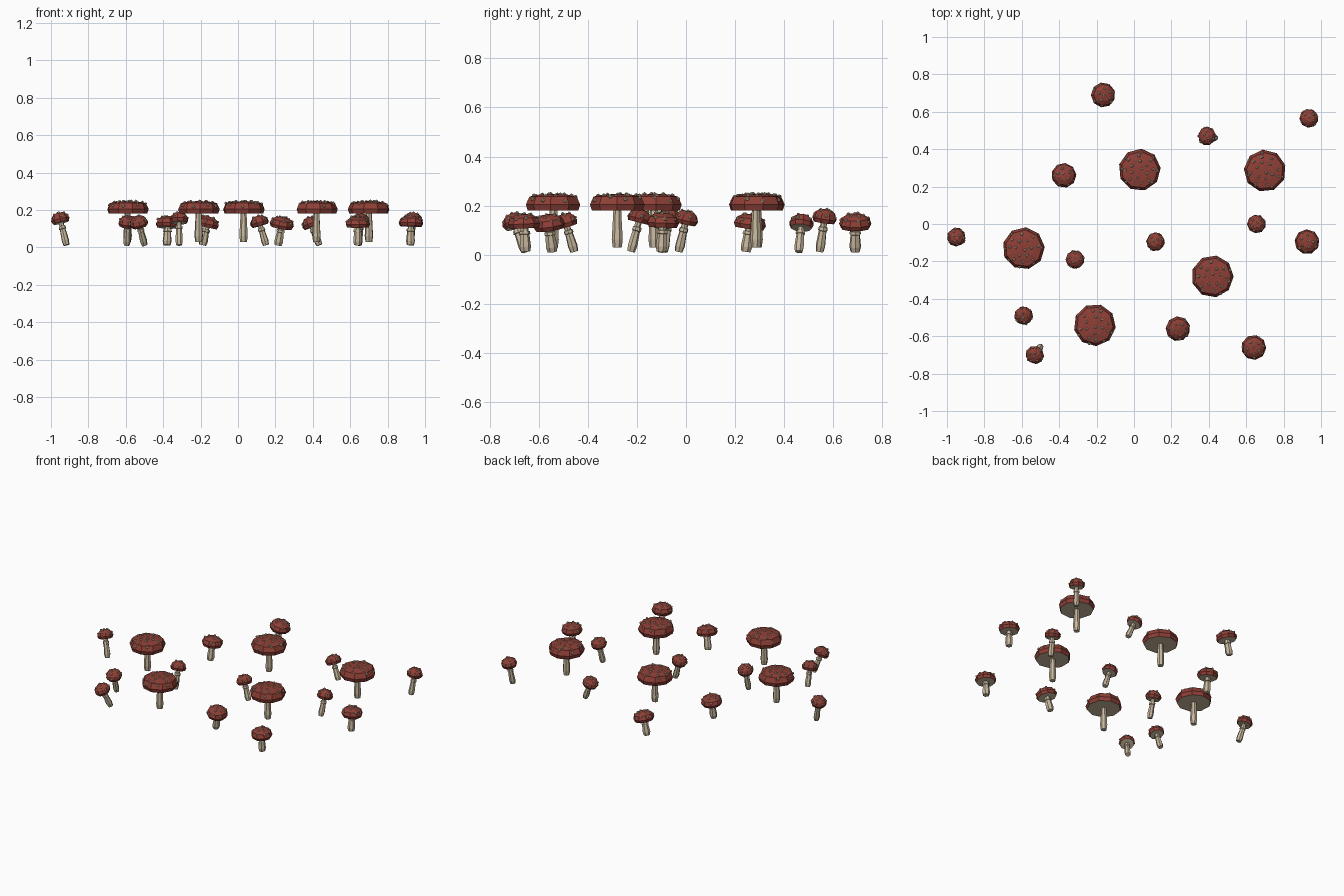
import bpy, bmesh, math, random
from mathutils import Vector, Matrix

random.seed(4)
cube = bpy.data.objects.get("Cube")
if cube:
    bpy.data.objects.remove(cube, do_unlink=True)


def material(name, rgb):
    m = bpy.data.materials.new(name)
    m.use_nodes = True
    m.diffuse_color = (*rgb, 1)
    m.node_tree.nodes["Principled BSDF"].inputs["Base Color"].default_value = (*rgb, 1)
    return m


RED = material("cap red", (0.27, 0.05, 0.037))
CREAM = material("stem cream", (0.58, 0.48, 0.34))


def finish(bm, name, place, mats):
    mesh = bpy.data.meshes.new(name)
    bm.to_mesh(mesh)
    bm.free()
    for m in mats:
        mesh.materials.append(m)
    obj = bpy.data.objects.new(name, mesh)
    bpy.context.collection.objects.link(obj)
    obj.matrix_world = place


def lathe(profile, sides, turn):
    """Spin a (radius, height) profile into a closed faceted solid."""
    bm = bmesh.new()
    rings = []
    for r, z in profile:
        rings.append([bm.verts.new((r * math.cos(turn + math.tau * i / sides),
                                    r * math.sin(turn + math.tau * i / sides), z))
                      for i in range(sides)])
    for low, high in zip(rings, rings[1:]):
        for i in range(sides):
            j = (i + 1) % sides
            bm.faces.new((low[i], low[j], high[j], high[i]))
    bm.faces.new(rings[0][::-1])
    bm.faces.new(rings[-1])
    bmesh.ops.recalc_face_normals(bm, faces=bm.faces)
    return bm


def height_at(profile, r):
    """Height of the cap's upper surface at a radius."""
    for (r0, z0), (r1, z1) in zip(profile[1:], profile[2:]):
        if r1 <= r <= r0:
            return z0 + (z1 - z0) * (r0 - r) / (r0 - r1)
    return profile[-1][1]


# Cap outline as (share of radius, height), stem radius, spot size, spot rings
KINDS = {
    "large": dict(radius=0.113, stem=0.022, spot=0.009, collar=0,
                  cap=[(.93, -.024), (1, 0), (.87, .033), (.5, .041), (.1, .043)],
                  spots=[(.12, 1), (.42, 6), (.72, 8), (.92, 8)]),
    "medium": dict(radius=0.067, stem=0.023, spot=0.008, collar=1,
                   cap=[(.88, -.018), (1, 0), (.85, .024), (.5, .038), (.1, .041)],
                   spots=[(.1, 1), (.52, 5), (.9, 7)]),
    "small": dict(radius=0.051, stem=0.019, spot=0.0075, collar=1,
                  cap=[(.86, -.017), (1, 0), (.82, .022), (.5, .035), (.1, .038)],
                  spots=[(.1, 1), (.55, 4), (.92, 6)]),
}


def mushroom(kind, number, cap_at, foot_at):
    k = KINDS[kind]
    foot, top = Vector(foot_at), Vector(cap_at)
    axis = top - foot
    h = axis.length
    place = Matrix.Translation(foot) @ Vector((0, 0, 1)).rotation_difference(axis).to_matrix().to_4x4()
    label = f"{kind}_mushroom_{number}"
    turn = random.uniform(0, math.tau)

    # Stem, with a collar on the smaller kinds
    s = k["stem"]
    outline = [(s * .85, 0), (s * 1.05, h * .18), (s * .85, h * .62)]
    if k["collar"]:
        outline += [(s * 1.05, h * .64), (s * .95, h * .74), (s * .72, h * .75)]
    outline.append((s * .72, h - .008))
    finish(lathe(outline, 7, turn), label + "_stem", place, [CREAM])

    # Cap, pale underneath
    profile = [(r * k["radius"], h + z) for r, z in k["cap"]]
    bm = lathe(profile, 9, turn)
    for f in bm.faces:
        f.material_index = int(f.normal.z < -.95)
    finish(bm, label + "_cap", place, [RED, CREAM])

    # Raised spots in loose rings
    bm = bmesh.new()
    for share, count in k["spots"]:
        start = random.uniform(0, math.tau)
        for i in range(count):
            a = start + math.tau * (i + random.uniform(-.2, .2)) / count
            r = share * k["radius"] * random.uniform(.93, 1.03)
            z = height_at(profile, r)
            r *= .96
            bmesh.ops.create_icosphere(
                bm, subdivisions=1, radius=k["spot"] * random.uniform(.8, 1.1),
                matrix=Matrix.Translation((r * math.cos(a), r * math.sin(a), z)))
    finish(bm, label + "_spots", place, [CREAM])


# Upright large mushrooms
for n, (x, y) in enumerate([(.03, .29), (.70, .285), (-.59, -.13), (.42, -.28), (-.21, -.54)], 1):
    mushroom("large", n, (x, y, .204), (x, y, .03))

# Leaning mushrooms: cap position, then foot x and y
MEDIUM = [((-.165, .69, .125), (-.19, .69)),
          ((-.375, .26, .125), (-.38, .245)),
          ((.925, -.095, .13), (.922, -.10)),
          ((.235, -.56, .122), (.215, -.545)),
          ((.64, -.66, .125), (.64, -.655))]
SMALL = [((.935, .565, .148), (.922, .545)),
         ((.39, .47, .125), (.435, .46)),
         ((.655, 0, .142), (.645, -.03)),
         ((-.95, -.07, .148), (-.917, -.09)),
         ((.115, -.095, .132), (.15, -.10)),
         ((-.315, -.19, .148), (-.315, -.225)),
         ((-.59, -.49, .13), (-.595, -.455)),
         ((-.53, -.70, .13), (-.50, -.655))]
for kind, group in (("medium", MEDIUM), ("small", SMALL)):
    for n, (cap_at, foot) in enumerate(group, 1):
        mushroom(kind, n, cap_at, (*foot, .012))
